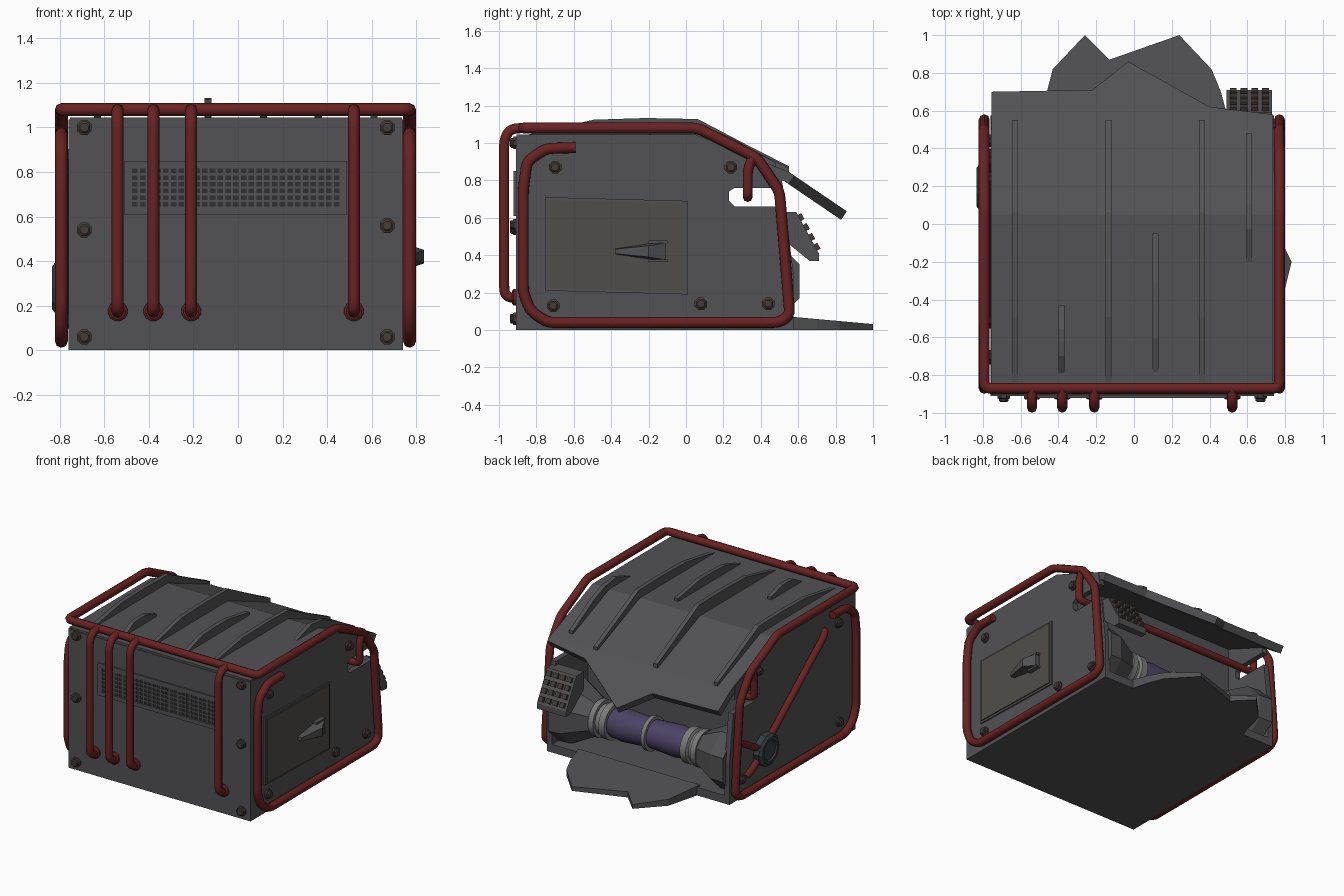
import bpy, bmesh, math
from mathutils import Vector, Matrix

if "Cube" in bpy.data.objects:
    bpy.data.objects.remove(bpy.data.objects["Cube"])

def material(name, r, g, b):
    m = bpy.data.materials.new(name)
    m.diffuse_color = (r, g, b, 1)
    m.use_nodes = True
    m.node_tree.nodes["Principled BSDF"].inputs["Base Color"].default_value = m.diffuse_color
    return m

GREY = material("dark_grey", .085, .085, .09)
RED = material("dark_red", .14, .016, .016)
BOLT = material("bolt_brown", .06, .045, .04)
HATCH = material("hatch_olive", .08, .076, .066)
BLACK = material("recess", .03, .03, .032)
PURPLE = material("purple", .075, .055, .13)
STEEL = material("light_steel", .2, .2, .2)
TEAL = material("knob_slate", .04, .05, .055)

def finish(name, bm, mat, smooth=False):
    bmesh.ops.recalc_face_normals(bm, faces=bm.faces)
    me = bpy.data.meshes.new(name)
    bm.to_mesh(me)
    bm.free()
    ob = bpy.data.objects.new(name, me)
    bpy.context.collection.objects.link(ob)
    me.materials.append(mat)
    if smooth:
        bpy.ops.object.select_all(action='DESELECT')
        ob.select_set(True)
        bpy.context.view_layer.objects.active = ob
        bpy.ops.object.shade_smooth_by_angle(angle=math.radians(40))
    return ob

def prism(name, pts, axis, a, b, mat=GREY):
    """Outline in (y,z) extruded along x, or in (x,y) extruded along z."""
    bm = bmesh.new()
    at = (lambda p, t: (t, *p)) if axis == 'x' else (lambda p, t: (*p, t))
    lo = [bm.verts.new(at(p, a)) for p in pts]
    hi = [bm.verts.new(at(p, b)) for p in pts]
    bm.faces.new(lo)
    bm.faces.new(hi)
    n = len(pts)
    for i in range(n):
        bm.faces.new((lo[i], lo[(i+1) % n], hi[(i+1) % n], hi[i]))
    return finish(name, bm, mat)

def boxes(name, specs, mat=GREY, rot=Matrix()):
    """Several (centre, size) boxes in one mesh."""
    bm = bmesh.new()
    for c, s in specs:
        bmesh.ops.create_cube(bm, size=1, matrix=rot @ Matrix.Translation(c) @ Matrix.Diagonal((*s, 1)))
    return finish(name, bm, mat)

def revolve(name, prof, centre, axis, n, mat, smooth=False):
    """Turned part: (distance along axis, radius) pairs, capped."""
    bm = bmesh.new()
    q = Vector((0, 0, 1)).rotation_difference(Vector(axis))
    rings = []
    for t, r in prof:
        rings.append([bm.verts.new(Vector(centre) + q @ Vector((r*math.cos(a), r*math.sin(a), t)))
                      for a in [2*math.pi*(i+.5)/n for i in range(n)]])
    for r0, r1 in zip(rings, rings[1:]):
        for i in range(n):
            bm.faces.new((r0[i], r0[(i+1) % n], r1[(i+1) % n], r1[i]))
    bm.faces.new(rings[0])
    bm.faces.new(rings[-1])
    return finish(name, bm, mat, smooth)

def pipe(name, pts, r=.028, fillet=.035, mat=RED):
    pts = [Vector(p) for p in pts]
    path = [pts[0]]
    for a, b, c in zip(pts, pts[1:], pts[2:]):
        u = b + (a-b).normalized() * min(fillet, (a-b).length*.45)
        w = b + (c-b).normalized() * min(fillet, (c-b).length*.45)
        path += [u*(1-t)**2 + b*2*t*(1-t) + w*t*t for t in (0, .33, .67, 1)]
    path.append(pts[-1])
    cu = bpy.data.curves.new(name, 'CURVE')
    cu.dimensions = '3D'
    cu.bevel_depth, cu.bevel_resolution, cu.use_fill_caps = r, 2, True
    sp = cu.splines.new('POLY')
    sp.points.add(len(path)-1)
    for p, co in zip(sp.points, path):
        p.co = (*co, 1)
    cu.materials.append(mat)
    ob = bpy.data.objects.new(name, cu)
    bpy.context.collection.objects.link(ob)
    bpy.ops.object.select_all(action='DESELECT')
    ob.select_set(True)
    bpy.context.view_layer.objects.active = ob
    bpy.ops.object.convert(target='MESH')
    bpy.ops.object.shade_smooth_by_angle(angle=math.radians(50))

XL, XR = -.76, .74

def roof_z(y):
    if y < .05:
        return 1.045
    return 1.045 - .4*(y-.05) if y < .55 else .845 - .68*(y-.55)

# Hull: solid front part, side walls with open slot, floor, torn tongue
prism("front_block", [(-.91, 0), (-.91, 1.03), (.05, 1.02), (.15, .97), (.15, 0)], 'x', XL+.02, XR-.02)
wall = [(-.91, 0), (-.91, 1.035), (.05, 1.035), (.5, .855), (.52, .76), (.26, .76), (.23, .74),
        (.23, .69), (.26, .66), (.53, .66), (.575, .3), (.575, 0)]
prism("left_wall", wall, 'x', XL, XL+.04)
prism("right_wall", wall, 'x', XR-.04, XR)
prism("floor", [(XL, -.9), (XR, -.9), (XR, .575), (XL, .575)], 'z', 0, .06)
tongue = prism("torn_floor_tongue", [(-.5, .55), (-.43, .82), (-.26, 1), (-.13, .87), (.24, 1),
                                     (.41, .82), (.46, .7), (.5, .55)], 'z', 0, .07)
for v in tongue.data.vertices:
    if v.co.z > .01:
        v.co.z = .07 - .09*(v.co.y-.57)

# Roof sheet with torn back edge
bm = bmesh.new()
cols = []
for x, edge in [(XL+.005, .70), (-.22, .71), (-.03, .86), (.4, .62), (XR-.005, .58)]:
    cols.append([bm.verts.new((x, y, roof_z(y))) for y in (-.905, .05, .55, edge)])
for a, b in zip(cols, cols[1:]):
    for i in range(3):
        bm.faces.new((a[i], b[i], b[i+1], a[i+1]))
roof = finish("roof_sheet", bm, GREY)
if roof.data.polygons[0].normal.z < 0:
    roof.data.flip_normals()
sol = roof.modifiers.new("thickness", 'SOLIDIFY')
sol.thickness, sol.offset = .055, -1

# Roof fins, thin tapered blades following the roof
for i, (x, y0, y1, h) in enumerate([(-.63, -.84, .55, .065), (-.385, -.79, -.43, .06), (-.135, -.84, .55, .088),
                                    (.115, -.79, -.05, .065), (.36, -.84, .55, .065), (.61, -.2, .48, .06)]):
    ts = [(0, .01), (.25, .9), (.45, 1), (.65, 1), (.85, .6), (1, .35)]
    ys = [(y0 + t*(y1-y0), k*h) for t, k in ts]
    prism(f"roof_fin_{i+1}", [(y, roof_z(y)+k) for y, k in ys] + [(y, roof_z(y)-.02) for y, k in ys[::-1]],
          'x', x-.016, x+.016)

# Continuous red side frames joined across the front
side = [(-.59, .975), (-.75, .97), (-.85, .9), (-.87, .75), (-.87, .2), (-.83, .1), (-.74, .04), (.5, .04),
        (.555, .08), (.5, .74), (.38, .92), (.06, 1.08), (-.87, 1.08)]
pipe("red_frame", [(.77, *p) for p in side] + [(-.793, *p) for p in side[::-1]], .029)

# Front drop pipes with flanges
for i, x in enumerate((-.54, -.38, -.21, .52)):
    pipe(f"front_pipe_{i+1}", [(x, -.87, 1.08), (x, -.94, 1.075), (x, -.972, 1.02), (x, -.972, .2),
                               (x, -.95, .175), (x, -.9, .17)], .027)
    revolve(f"pipe_flange_{i+1}", [(0, .045), (.015, .045), (.022, .035)], (x, -.908, .175), (0, -1, 0), 12, RED)

# Cross pipe entering through both side slots
pipe("cross_pipe", [(.77, .36, .93), (.77, .33, .86), (.77, .33, .71), (-.793, .33, .71),
                    (-.793, .33, .86), (-.793, .36, .93)], .026)

# Left side pipes and valve knob
pipe("left_diagonal_pipe", [(-.765, -.54, .88), (-.785, -.5, .85), (-.785, .33, .19), (-.765, .38, .14)], .026)
pipe("left_branch_pipe", [(-.79, .53, .46), (-.79, .23, .29)], .024)
revolve("valve_knob", [(0, .10), (.01, .12), (.055, .12), (.07, .1), (.07, .08), (.06, .07)],
        (-.765, .195, .28), (-1, 0, 0), 10, TEAL)

# Bolts on front and both sides
def bolt(name, c, axis):
    revolve(name, [(-.01, .036), (.012, .036), (.016, .028), (.026, .028), (.032, .02)], c, axis, 8, BOLT)

for i, (x, z) in enumerate([(-.69, 1), (-.69, .54), (-.69, .06), (.67, 1), (.67, .56), (.67, .06)]):
    bolt(f"front_bolt_{i+1}", (x, -.91, z), (0, -1, 0))
for i, (y, z) in enumerate([(-.7, .87), (.24, .87), (-.71, .13), (.08, .14), (.44, .14)]):
    bolt(f"right_bolt_{i+1}", (XR, y, z), (1, 0, 0))
    if i != 3:
        bolt(f"left_bolt_{i+1}", (XL, y, z), (-1, 0, 0))

# Front grille: recess, frame, bars
boxes("grille_recess", [((-.01, -.908, .73), (.96, .012, .2))], BLACK)
boxes("grille_frame", [((-.01, -.912, z), (1.0, .018, .03)) for z in (.625, .835)] +
      [((x, -.912, .73), (.03, .018, .2)) for x in (-.495, .475)])
boxes("grille_bars", [((-.48 + .94*i/27, -.912, .73), (.01, .014, .19)) for i in range(28)] +
      [((-.01, -.912, .64 + .18*i/6), (.95, .013, .01)) for i in range(7)])

# Right hatch with raised rim and wedge handle
hatch = [(-.75, .71), (.01, .69), (.01, .19), (-.75, .21)]
prism("hatch_rim", hatch, 'x', XR-.01, XR+.01)
prism("hatch_panel", [(-.37+(y+.37)*.96, .45+(z-.45)*.94) for y, z in hatch], 'x', XR, XR+.018, HATCH)
bm = bmesh.new()
for y, x, h in [(-.38, .79, .012), (-.2, .835, .03), (-.11, .79, .045)]:
    for s in (-1, 1):
        bm.verts.new((x, y, .42+s*h))
        bm.verts.new((.755, y, .42+s*h*1.2))
bmesh.ops.convex_hull(bm, input=bm.verts)
finish("hatch_handle", bm, GREY)
boxes("handle_lugs", [((.77, -.15, .42+s*.05), (.04, .1, .014)) for s in (-1, 1)])

# Tilted keypad at the back right corner
prism("keypad_block", [(.5, .63), (.59, .63), (.71, .41), (.71, .37), (.66, .37), (.5, .5)], 'x', .49, .73)
tilt = Matrix.Translation((.61, .65, .52)) @ Matrix.Rotation(-math.atan2(.22, .12)+0, 4, 'X')
boxes("keypad_buttons", [((-.085+.057*i, -.09+.06*j, 0), (.036, .036, .04))
                         for i in range(4) for j in range(4)], BOLT, tilt)

# Inner core: faceted funnels, steel collars and the purple tube
C = (0, .39, .26)
for nm, s, wall_x in (("left", -1, .73), ("right", 1, .71)):
    revolve(f"{nm}_funnel", [(.43, .12), (.45, .14), (.62, .23), (wall_x, .235)], C, (s, 0, 0), 8, GREY)
    revolve(f"{nm}_collar", [(.31, .1), (.31, .13), (.36, .13), (.37, .11), (.4, .11), (.4, .135), (.44, .135)],
            C, (s, 0, 0), 20, STEEL, True)
revolve("purple_tube", [(-.33, .1), (-.22, .115), (0, .1), (.22, .115), (.33, .1)], C, (1, 0, 0), 20, PURPLE, True)
revolve("tube_ring", [(-.015, .1), (-.015, .125), (.015, .125), (.015, .1)], C, (1, 0, 0), 20, STEEL, True)
